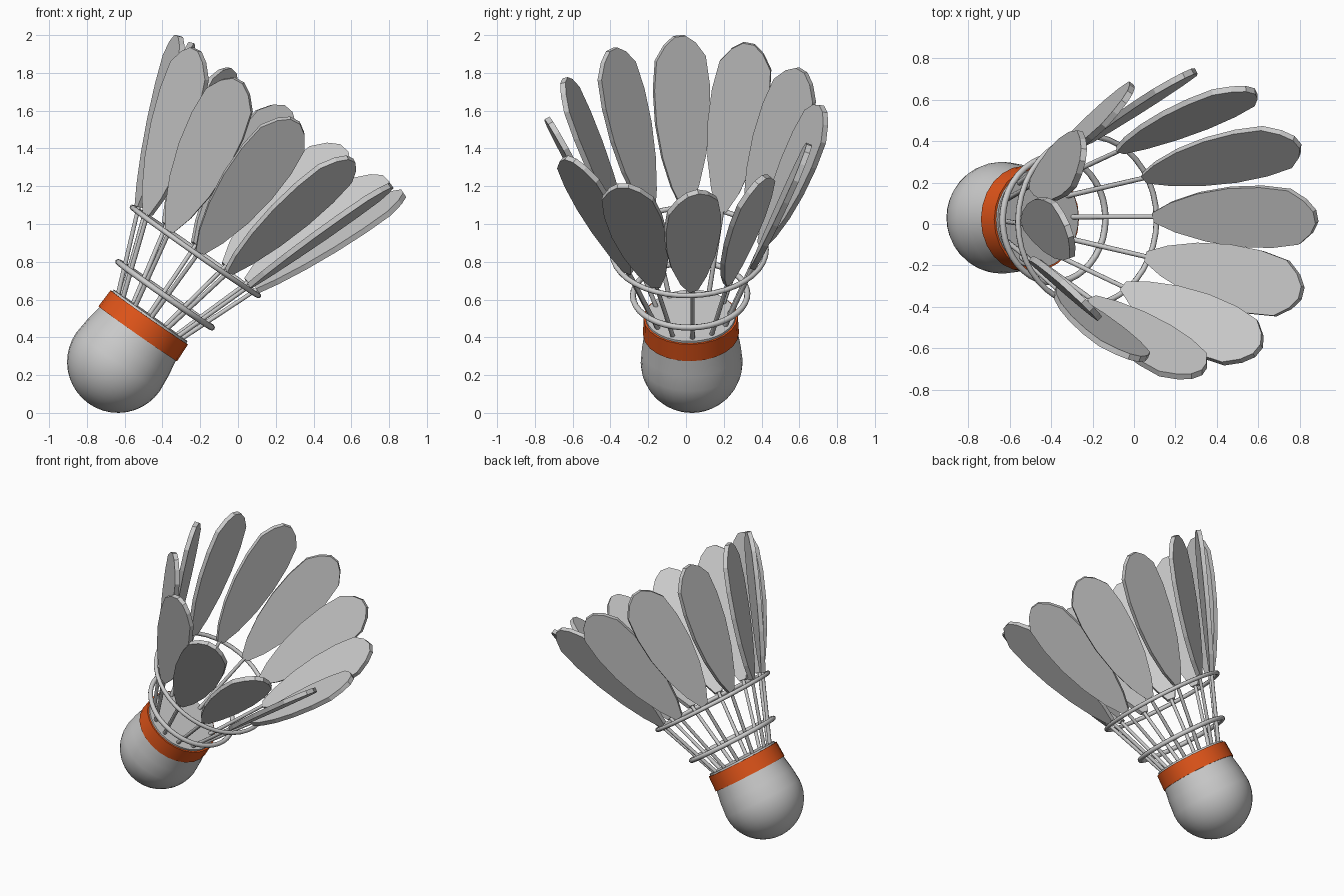
import bpy, bmesh, math
from mathutils import Matrix, Vector

if "Cube" in bpy.data.objects:
    bpy.data.objects.remove(bpy.data.objects["Cube"])

# Tilted frame of the whole shuttle: origin at the centre of the round nose
FRAME = (Matrix.Translation((-0.635, 0.03, 0.27))
         @ Matrix.Rotation(math.radians(1.3), 4, 'X')
         @ Matrix.Rotation(math.radians(35), 4, 'Y'))


def finish(name, bm, matrix, smooth=None):
    bmesh.ops.recalc_face_normals(bm, faces=bm.faces)
    mesh = bpy.data.meshes.new(name)
    bm.to_mesh(mesh)
    bm.free()
    obj = bpy.data.objects.new(name, mesh)
    bpy.context.collection.objects.link(obj)
    obj.matrix_world = matrix
    if smooth:
        bpy.ops.object.select_all(action='DESELECT')
        obj.select_set(True)
        bpy.context.view_layer.objects.active = obj
        bpy.ops.object.shade_smooth_by_angle(angle=math.radians(smooth))
    return obj


def lathe(name, profile, sides, closed=False, smooth=40):
    """Revolve (radius, height) points about the shuttle axis."""
    bm = bmesh.new()
    pts = [bm.verts.new((r, 0, z)) for r, z in profile]
    edges = [bm.edges.new(p) for p in zip(pts, pts[1:])]
    if closed:
        edges.append(bm.edges.new((pts[-1], pts[0])))
    bmesh.ops.spin(bm, geom=pts + edges, cent=(0, 0, 0), axis=(0, 0, 1),
                   angle=math.tau, steps=sides, use_merge=True)
    bmesh.ops.remove_doubles(bm, verts=bm.verts, dist=1e-4)
    return finish(name, bm, FRAME, smooth)


# Cork: hemisphere running into a slightly tapered, capped body
profile = [(0.27 * math.sin(a), -0.27 * math.cos(a))
           for a in [i * math.pi / 20 for i in range(11)]]
profile += [(0.262, 0.09), (0.247, 0.18), (0.238, 0.30), (0, 0.30)]
lathe("cork", profile, 32)

# Coloured band around the cork
band = lathe("band", [(0.24, 0.182), (0.254, 0.182), (0.25, 0.288), (0.23, 0.288)],
             24, closed=True, smooth=20)
mat = bpy.data.materials.new("orange")
mat.diffuse_color = (0.75, 0.09, 0.01, 1)
mat.use_nodes = True
mat.node_tree.nodes["Principled BSDF"].inputs["Base Color"].default_value = mat.diffuse_color
band.data.materials.append(mat)

# Two binding rings around the quills
for name, major, minor, z in (("lower_ring", 0.303, 0.016, 0.434),
                              ("upper_ring", 0.408, 0.014, 0.714)):
    circle = [(major + minor * math.cos(i * math.tau / 8),
               z + minor * math.sin(i * math.tau / 8)) for i in range(8)]
    lathe(name, circle, 40, closed=True, smooth=60)

# Feathers: half outline as (fraction of length, half width)
OUTLINE = [(0, 0.025), (0.12, 0.075), (0.3, 0.122), (0.5, 0.15),
           (0.7, 0.155), (0.87, 0.138), (0.955, 0.085), (1, 0.03)]
START, LENGTH, THICK = 0.49, 0.93, 0.03

for i in range(12):
    place = (FRAME @ Matrix.Rotation(math.radians(30 * i + 2), 4, 'Z')
             @ Matrix.Translation((0.20, 0, 0.28))
             @ Matrix.Rotation(math.radians(21.8), 4, 'Y')
             @ Matrix.Rotation(math.radians(17), 4, 'Z'))

    # Quill
    bm = bmesh.new()
    bmesh.ops.create_cone(bm, cap_ends=True, segments=8, radius1=0.013,
                          radius2=0.011, depth=0.63,
                          matrix=Matrix.Translation((0, 0, 0.285)))
    finish(f"quill_{i + 1}", bm, place, 50)

    # Flat vane
    bm = bmesh.new()
    half = [(w, START + t * LENGTH) for t, w in OUTLINE]
    loop = half + [(-w, z) for w, z in reversed(half)]
    face = bm.faces.new([bm.verts.new((-THICK / 2, y, z)) for y, z in loop])
    new = bmesh.ops.extrude_face_region(bm, geom=[face])["geom"]
    bmesh.ops.translate(bm, vec=Vector((THICK, 0, 0)),
                        verts=[v for v in new if isinstance(v, bmesh.types.BMVert)])
    finish(f"feather_{i + 1}", bm, place)
